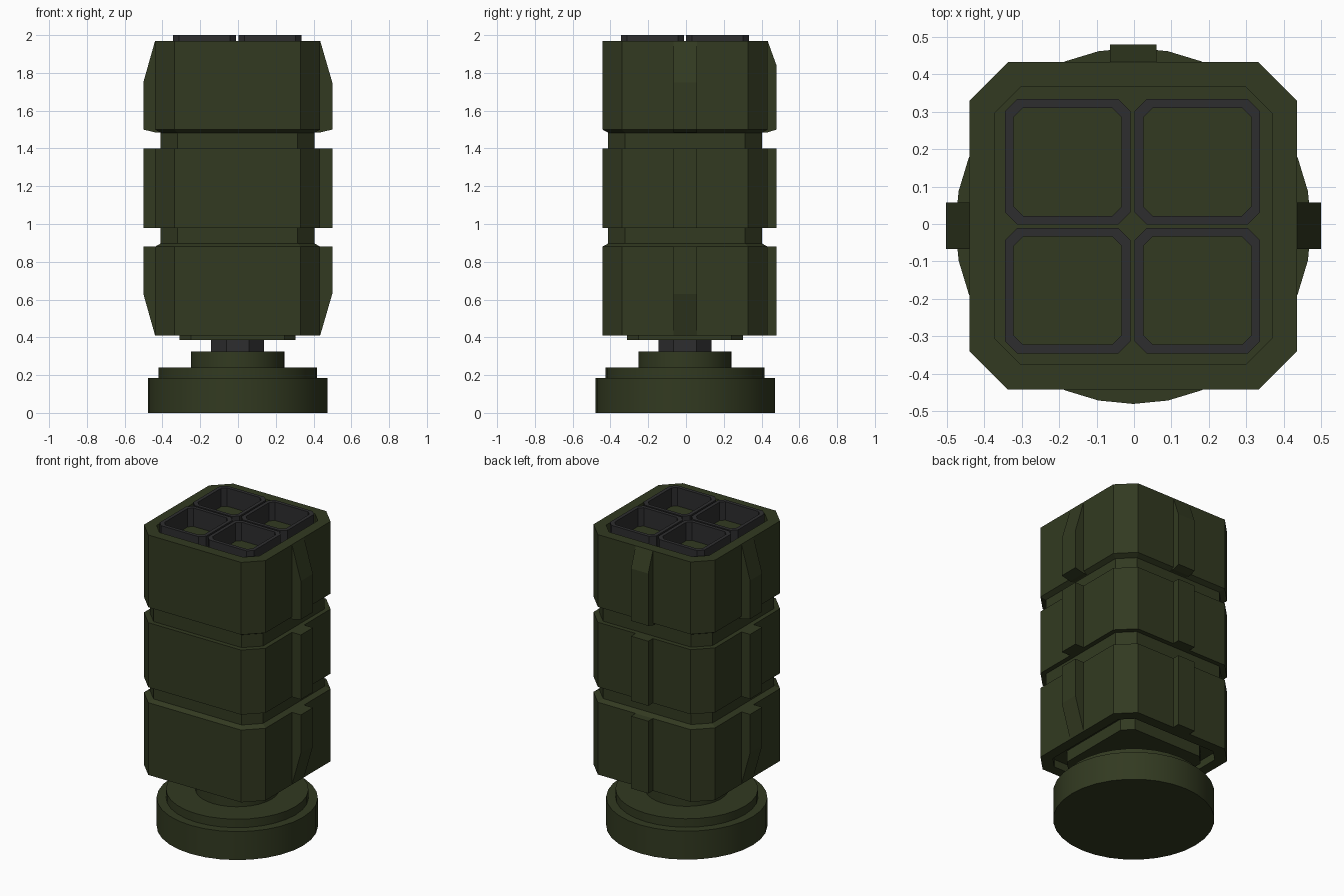
import bpy, bmesh, math

if "Cube" in bpy.data.objects:
    bpy.data.objects.remove(bpy.data.objects["Cube"])

CX, CY = -0.002, -0.005   # body axis


def material(name, rgb):
    m = bpy.data.materials.new(name)
    m.diffuse_color = (*rgb, 1)
    m.use_nodes = True
    m.node_tree.nodes["Principled BSDF"].inputs["Base Color"].default_value = m.diffuse_color
    return m


GREEN = material("olive", (0.032, 0.042, 0.015))
GREY = material("dark_grey", (0.027, 0.027, 0.028))
BLACK = material("black", (0.004, 0.004, 0.004))


def loft(name, rings, mat):
    """Skin a stack of equal-length rings and cap both ends."""
    bm = bmesh.new()
    vs = [[bm.verts.new(p) for p in r] for r in rings]
    n = len(vs[0])
    for a, b in zip(vs, vs[1:]):
        for i in range(n):
            j = (i + 1) % n
            bm.faces.new((a[i], a[j], b[j], b[i]))
    bm.faces.new(vs[0][::-1])
    bm.faces.new(vs[-1])
    bmesh.ops.recalc_face_normals(bm, faces=bm.faces)
    me = bpy.data.meshes.new(name)
    bm.to_mesh(me)
    bm.free()
    me.materials.append(mat)
    ob = bpy.data.objects.new(name, me)
    bpy.context.collection.objects.link(ob)
    return ob


def octo(h, c, z, x=CX, y=CY):
    """Square of half width h with corners cut by c."""
    k = h - c
    pts = [(h, -k), (h, k), (k, h), (-k, h), (-h, k), (-h, -k), (-k, -h), (k, -h)]
    return [(x + a, y + b, z) for a, b in pts]


def octo_stack(name, profile, mat, x=CX, y=CY):
    return loft(name, [octo(h, c, z, x, y) for h, c, z in profile], mat)


def circle(r, z):
    return [(CX + r * math.cos(t * math.tau / 32), CY + r * math.sin(t * math.tau / 32), z)
            for t in range(32)]


def rib(name, profile, angle):
    """Upright rib: (distance out, z) profile, turned about the body axis."""
    ca, sa = math.cos(angle), math.sin(angle)
    rings = [[(CX + d * ca - w * sa, CY + d * sa + w * ca, z) for d, z in profile]
             for w in (-0.062, 0.062)]
    loft(name, rings, GREEN)


# Stepped round base
base = loft("round_base", [circle(r, z) for r, z in
            ((0.475, 0), (0.475, 0.185), (0.42, 0.185), (0.42, 0.24), (0.247, 0.24), (0.247, 0.325))], GREEN)
bpy.context.view_layer.objects.active = base
base.select_set(True)
bpy.ops.object.shade_smooth_by_angle(angle=math.radians(30))

# Neck and mounting plate
octo_stack("neck", [(0.14, 0.08, 0.32), (0.14, 0.08, 0.40)], GREY)
octo_stack("mounting_plate", [(0.307, 0.06, 0.385), (0.307, 0.06, 0.47)], GREEN)

# Inner core seen in the gaps, and three outer body sections
octo_stack("body_core", [(0.407, 0.09, 0.47), (0.407, 0.09, 1.86)], GREEN)
octo_stack("lower_section", [(0.37, 0.07, 0.46), (0.37, 0.07, 0.41), (0.437, 0.103, 0.41),
                             (0.437, 0.103, 0.88), (0.407, 0.09, 0.897)], GREEN)
octo_stack("middle_section", [(0.437, 0.103, 0.98), (0.437, 0.103, 1.40)], GREEN)
octo_stack("upper_section", [(0.407, 0.09, 1.483), (0.437, 0.103, 1.50), (0.437, 0.103, 1.97),
                             (0.37, 0.07, 1.97), (0.37, 0.07, 1.88)], GREEN)

# Ribs on the right, back and left; the front is plain
for side, ang, out, top, bottom in (("right", 0, 0.501, 1.75, 0.63),
                                    ("back", math.pi / 2, 0.484, 1.84, None),
                                    ("left", math.pi, 0.499, 1.75, 0.63)):
    foot = [(0.437, 0.41), (out, bottom)] if bottom else [(out, 0.41)]
    rib(side + "_lower_rib", [(0.41, 0.41)] + foot + [(out, 0.88), (0.437, 0.88), (0.41, 0.895)], ang)
    rib(side + "_middle_rib", [(0.41, 0.98), (out, 0.98), (out, 1.40), (0.41, 1.40)], ang)
    rib(side + "_upper_rib", [(0.41, 1.485), (0.437, 1.485), (out, 1.50), (out, top),
                              (0.437, 1.97), (0.41, 1.97)], ang)

# Four open launch tubes with black floors
for i, sx in enumerate((-1, 1)):
    for j, sy in enumerate((-1, 1)):
        x, y = -0.004 + sx * 0.173, -0.006 + sy * 0.172
        tag = f"_{i * 2 + j + 1}"
        octo_stack("tube" + tag, [(0.167, 0.032, 1.83), (0.167, 0.032, 2.0),
                                  (0.144, 0.025, 2.0), (0.144, 0.025, 1.85)], GREY, x, y)
        octo_stack("tube_floor" + tag, [(0.144, 0.025, 1.84), (0.144, 0.025, 1.853)], BLACK, x, y)
